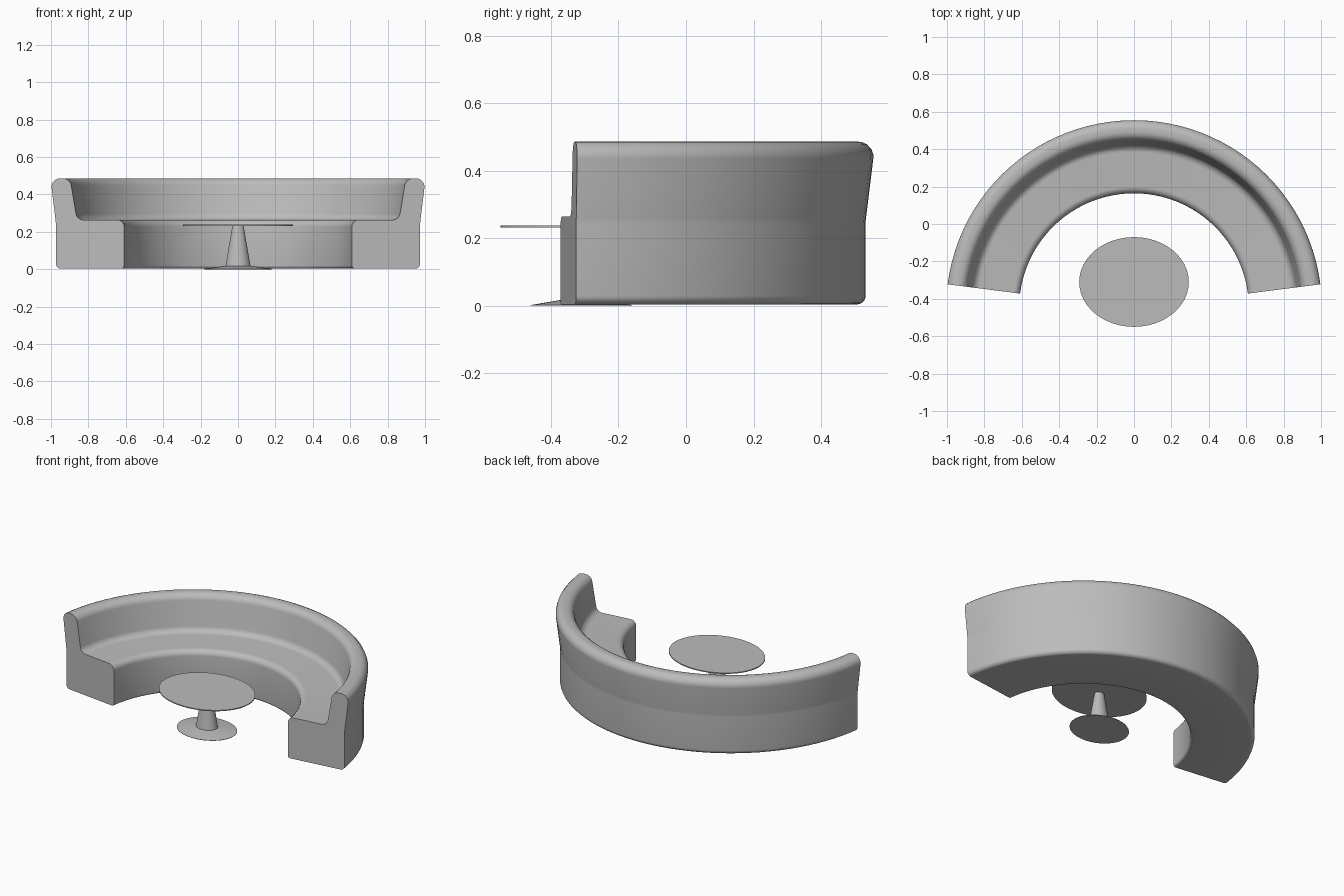
import bpy, bmesh, math
from mathutils import Vector

cube = bpy.data.objects.get("Cube")
if cube:
    bpy.data.objects.remove(cube, do_unlink=True)

grey = bpy.data.materials.new("soft grey")
grey.use_nodes = True
COLOUR = (0.5, 0.5, 0.5, 1)
grey.diffuse_color = COLOUR
grey.node_tree.nodes["Principled BSDF"].inputs["Base Color"].default_value = COLOUR


def finish(name, bm, location):
    """Turn a bmesh into a smooth-shaded object with crisp edges."""
    bmesh.ops.recalc_face_normals(bm, faces=bm.faces)
    mesh = bpy.data.meshes.new(name)
    bm.to_mesh(mesh)
    bm.free()
    mesh.materials.append(grey)
    obj = bpy.data.objects.new(name, mesh)
    obj.location = location
    bpy.context.collection.objects.link(obj)
    bpy.ops.object.select_all(action='DESELECT')
    obj.select_set(True)
    bpy.context.view_layer.objects.active = obj
    bpy.ops.object.shade_smooth_by_angle(angle=math.radians(35))


def rounded(corners, steps=5):
    """Round each (radius, height, fillet) corner of a closed outline."""
    points = []
    for i, (r, z, fillet) in enumerate(corners):
        p = Vector((r, z))
        before = (Vector(corners[i - 1][:2]) - p).normalized()
        after = (Vector(corners[(i + 1) % len(corners)][:2]) - p).normalized()
        half = before.angle(after) / 2
        reach = fillet / math.tan(half)
        centre = p + (before + after).normalized() * fillet / math.sin(half)
        a = (p + before * reach - centre).normalized()
        b = (p + after * reach - centre).normalized()
        for s in range(steps + 1):
            points.append(centre + a.lerp(b, s / steps).normalized() * fillet)
    return points


def sweep(name, outline, start, end, segments, location):
    """Sweep a closed outline about z and cap both ends."""
    bm = bmesh.new()
    rings = []
    for i in range(segments + 1):
        t = start + (end - start) * i / segments
        rings.append([bm.verts.new((p.x * math.cos(t), p.x * math.sin(t), p.y))
                      for p in outline])
    n = len(outline)
    for a, b in zip(rings, rings[1:]):
        for j in range(n):
            k = (j + 1) % n
            bm.faces.new((a[j], a[k], b[k], b[j]))
    bm.faces.new(rings[0])
    bm.faces.new(rings[-1])
    finish(name, bm, location)


def lathe(name, rings, location, segments=48):
    """Stack oval rings of (x radius, y radius, height) into a closed solid."""
    bm = bmesh.new()
    loops = []
    for rx, ry, z in rings:
        loops.append([bm.verts.new((rx * math.cos(math.tau * i / segments),
                                    ry * math.sin(math.tau * i / segments), z))
                      for i in range(segments)])
    for a, b in zip(loops, loops[1:]):
        for i in range(segments):
            k = (i + 1) % segments
            bm.faces.new((a[i], a[k], b[k], b[i]))
    bm.faces.new(loops[0])
    bm.faces.new(loops[-1])
    finish(name, bm, location)


# Curved bench: seat and leaning backrest in one padded section
bench = rounded([
    (0.614, 0.004, 0.015),   # seat front, bottom
    (0.614, 0.264, 0.035),   # seat front, top
    (0.868, 0.264, 0.04),    # crease between seat and back
    (0.905, 0.486, 0.045),   # backrest top, inner
    (1.011, 0.486, 0.045),   # backrest top, outer
    (0.982, 0.25, 0.15),     # bend in the rear shell
    (0.982, 0.004, 0.025),   # rear shell, bottom
])
END = math.radians(7.3)
sweep("curved_bench", bench, END, math.pi - END, 48, (0, -0.45, 0))

# Oval pedestal table
TABLE = (0, -0.31, 0)
lathe("table_top", [(0.293, 0.24, 0.232), (0.293, 0.24, 0.238)], TABLE)
lathe("table_stem", [(0.067, 0.055, 0.016), (0.03, 0.025, 0.232)], TABLE)
lathe("table_foot", [(0.183, 0.15, 0), (0.183, 0.15, 0.002),
                     (0.067, 0.055, 0.018)], TABLE)
